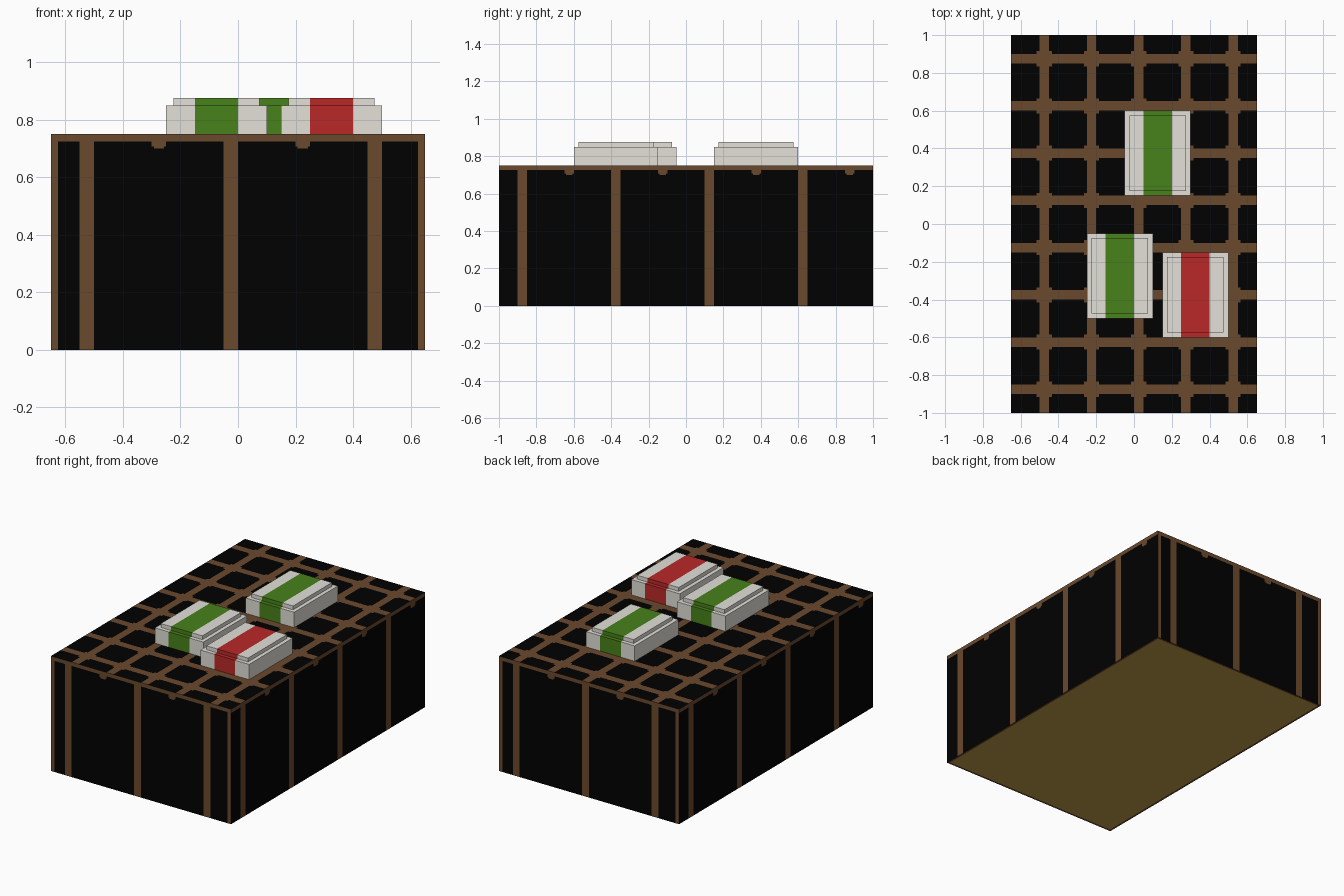
import bpy
import bmesh
from mathutils import Matrix, Vector

cube = bpy.data.objects.get("Cube")
if cube:
    bpy.data.objects.remove(cube, do_unlink=True)

W, D, H = 0.65, 1.0, 0.75      # half width, half depth, height
BAND, STEP = 0.05, 0.25        # net band width and spacing
KNOT, TAPER = 0.015, 0.0075    # thickening at crossings, rounding of tabs
BORDER = 0.014                 # net edge under the base
TOP_X, FRONT_X, SIDE_Y = -0.5, -0.55, -0.9   # first band of each row


def material(name, rgb):
    mat = bpy.data.materials.new(name)
    mat.use_nodes = True
    mat.diffuse_color = (*rgb, 1)
    bsdf = mat.node_tree.nodes["Principled BSDF"]
    bsdf.inputs["Base Color"].default_value = (*rgb, 1)
    bsdf.inputs["Roughness"].default_value = 0.9
    return mat


net = material("net_brown", (0.146, 0.067, 0.026))
dark = material("dark_sheet", (0.0003, 0.0003, 0.0003))
wood = material("base_wood", (0.53, 0.335, 0.066))
wrap = material("pale_wrap", (0.77, 0.75, 0.69))
green = material("green_stripe", (0.065, 0.223, 0.011))
red = material("red_stripe", (0.49, 0.022, 0.022))


def finish(name, bm, mats):
    mesh = bpy.data.meshes.new(name)
    bm.to_mesh(mesh)
    bm.free()
    for m in mats:
        mesh.materials.append(m)
    obj = bpy.data.objects.new(name, mesh)
    bpy.context.collection.objects.link(obj)
    return obj


def add_box(bm, lo, hi):
    lo, hi = Vector(lo), Vector(hi)
    size = Matrix.Diagonal((*(hi - lo), 1))
    bmesh.ops.create_cube(bm, size=1, matrix=Matrix.Translation((lo + hi) / 2) @ size)
    bm.normal_update()


def slice_at(bm, axis, values):
    """Cut the mesh across one axis at each value."""
    normal = Vector((axis == 0, axis == 1, axis == 2))
    for v in values:
        bmesh.ops.bisect_plane(bm, geom=bm.verts[:] + bm.edges[:] + bm.faces[:],
                               plane_co=normal * v, plane_no=normal)


def band_lines(first, limit, offsets):
    """Cut positions for a repeating row of bands, and for its mirror image."""
    lines = set()
    start = first
    while start < limit:
        for o in offsets:
            if abs(start + o) < limit - 0.001:
                lines |= {round(start + o, 4), round(-start - o, 4)}
        start += STEP
    return lines


def in_band(v, first, step, trim=0.0):
    """True inside a band; a negative trim widens it."""
    return (v - first - trim) % step < BAND - 2 * trim


def top_is_net(x, y):
    bands = in_band(x, TOP_X, STEP) or in_band(y, SIDE_Y, STEP)
    knot = in_band(x, TOP_X, STEP, -KNOT) and in_band(y, SIDE_Y, STEP, -KNOT)
    return bands or knot


def side_is_net(c, n):
    along = n.x * c.y - n.y * c.x
    first = FRONT_X if abs(n.y) > 0.5 else SIDE_Y
    rim = H - BAND / 2
    if c.z > rim or in_band(along, first, 2 * STEP):
        return True
    if abs(n.y) > 0.5 and abs(along) > W - BAND / 2:
        return True
    low = rim - BAND / 2
    trim = TAPER if c.z < low + TAPER else 0.0
    return c.z > low and in_band(along, first + STEP, 2 * STEP, trim)


# Cargo block: one box, cut along the net lines and coloured by rule
bm = bmesh.new()
add_box(bm, (-W, -D, 0), (W, D, H))
knots = (-KNOT, 0, BAND, BAND + KNOT)
tabs = (0, TAPER, BAND - TAPER, BAND)
ends = {W - BAND / 2, BAND / 2 - W, W - BORDER, BORDER - W}
slice_at(bm, 0, sorted(band_lines(TOP_X, W, knots) | band_lines(FRONT_X, W, tabs) | ends))
slice_at(bm, 1, sorted(band_lines(SIDE_Y, D, knots + tabs) | {D - BORDER, BORDER - D}))
slice_at(bm, 2, (H - BAND, H - BAND + TAPER, H - BAND / 2))
bm.normal_update()
for f in bm.faces:
    c, n = f.calc_center_median(), f.normal
    if n.z < -0.5:
        inner = abs(c.x) < W - BORDER and abs(c.y) < D - BORDER
        f.material_index = 2 if inner else 0
    elif n.z > 0.5:
        f.material_index = 0 if top_is_net(c.x, c.y) else 1
    else:
        f.material_index = 0 if side_is_net(c, n) else 1
finish("netted_cargo_block", bm, [net, dark, wood])


# Packages: a box with a smaller raised top, and a stripe cut into the middle
def package(name, x, y, stripe):
    bm = bmesh.new()
    w, d, lip, half = 0.175, 0.225, 0.025, 0.075
    add_box(bm, (-w, -d, 0), (w, d, 0.1))
    by_height = sorted(bm.faces, key=lambda f: f.calc_center_median().z)
    base, lid = by_height[0], by_height[-1]
    bmesh.ops.inset_region(bm, faces=[lid], thickness=lip, use_even_offset=True)
    out = bmesh.ops.extrude_face_region(bm, geom=[lid])
    verts = [v for v in out["geom"] if isinstance(v, bmesh.types.BMVert)]
    bmesh.ops.translate(bm, verts=verts, vec=(0, 0, lip))
    hidden = [f for f in (base, lid) if f.is_valid]
    bmesh.ops.delete(bm, geom=hidden, context='FACES_ONLY')
    slice_at(bm, 0, (-half, half))
    for f in bm.faces:
        f.material_index = int(abs(f.calc_center_median().x) < half - 0.01)
    bmesh.ops.recalc_face_normals(bm, faces=bm.faces)
    obj = finish(name, bm, [wrap, stripe])
    obj.location = (x, y, H)


package("package_front_right", -0.075, -0.275, green)
package("package_front_left", 0.325, -0.375, red)
package("package_back", 0.125, 0.375, green)
